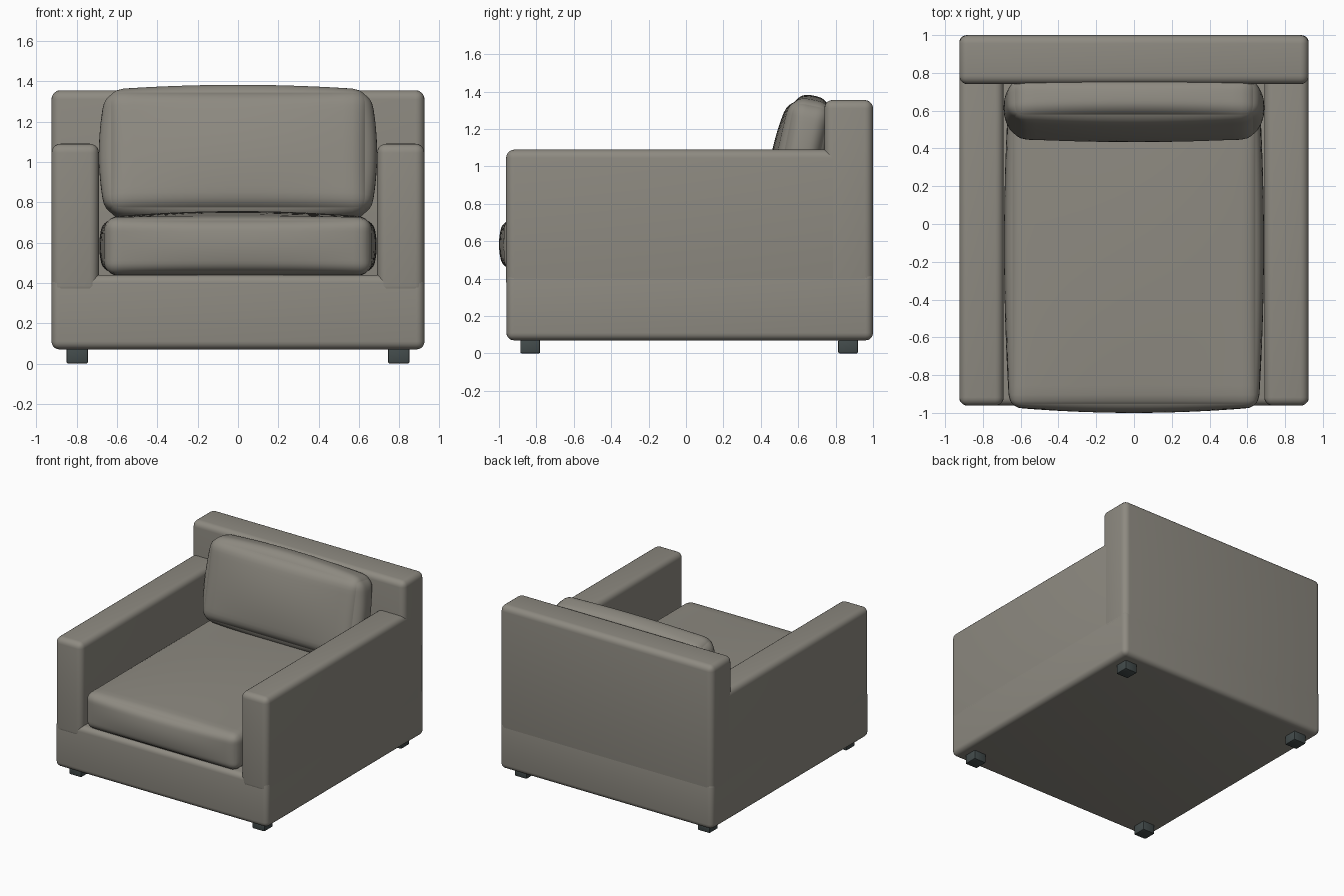
import bpy, bmesh, math
from mathutils import Vector, Matrix

if "Cube" in bpy.data.objects:
    bpy.data.objects.remove(bpy.data.objects["Cube"])


def material(name, rgb):
    m = bpy.data.materials.new(name)
    m.diffuse_color = (*rgb, 1)
    m.use_nodes = True
    m.node_tree.nodes["Principled BSDF"].inputs["Base Color"].default_value = m.diffuse_color
    return m


FABRIC = material("warm grey fabric", (0.27, 0.255, 0.22))
FOOT = material("dark slate", (0.055, 0.07, 0.07))


def finish(name, bm, mat, angle=40):
    me = bpy.data.meshes.new(name)
    bm.to_mesh(me)
    bm.free()
    ob = bpy.data.objects.new(name, me)
    bpy.context.collection.objects.link(ob)
    me.materials.append(mat)
    bpy.ops.object.select_all(action='DESELECT')
    ob.select_set(True)
    bpy.context.view_layer.objects.active = ob
    bpy.ops.object.shade_smooth_by_angle(angle=math.radians(angle))
    return ob


def block(name, lo, hi, bevel, mat, segments=5):
    """Box between two corners with rounded edges."""
    lo, hi = Vector(lo), Vector(hi)
    bm = bmesh.new()
    bmesh.ops.create_cube(bm, size=1)
    for v in bm.verts:
        v.co = (lo + hi) / 2 + v.co * (hi - lo)
    bmesh.ops.bevel(bm, geom=bm.edges[:], offset=bevel, segments=segments,
                    profile=0.5, affect='EDGES')
    return finish(name, bm, mat)


def cushion(name, centre, half, radius, bulge, tilt=0):
    """Rounded box whose faces swell outwards in the middle."""
    bm = bmesh.new()
    bmesh.ops.create_cube(bm, size=2)
    bmesh.ops.subdivide_edges(bm, edges=bm.edges[:], cuts=23, use_grid_fill=True)
    for v in bm.verts:
        u = [math.sin(c * math.pi / 2) for c in v.co]
        p = Vector([u[k] * half[k] for k in range(3)])
        core = Vector([max(-half[k] + radius, min(half[k] - radius, p[k])) for k in range(3)])
        d = p - core
        if d.length > 0:
            p = core + d.normalized() * radius
        for k in range(3):
            i, j = (k + 1) % 3, (k + 2) % 3
            p[k] += bulge[k] * p[k] / half[k] * (1 - u[i] ** 2) * (1 - u[j] ** 2)
        v.co = p
    bmesh.ops.transform(bm, verts=bm.verts[:],
                        matrix=Matrix.Translation(centre) @ Matrix.Rotation(tilt, 4, 'X'))
    return finish(name, bm, FABRIC, 60)


# Frame: base, backrest and arms
block("base", (-0.925, -0.96, 0.07), (0.925, 1.0, 0.44), 0.04, FABRIC)
block("backrest", (-0.925, 0.74, 0.34), (0.925, 1.0, 1.355), 0.045, FABRIC)
for side, s in (("left", -1), ("right", 1)):
    x0, x1 = sorted((s * 0.69, s * 0.925))
    block(side + "_arm", (x0, -0.962, 0.34), (x1, 0.96, 1.09), 0.045, FABRIC)

# Loose cushions
cushion("seat_cushion", (0, -0.11, 0.583), (0.66, 0.86, 0.143), 0.06, (0.028, 0.03, 0.03))
cushion("back_cushion", (0, 0.615, 1.04), (0.655, 0.12, 0.315), 0.085, (0.035, 0.04, 0.03), -0.2)

# Feet
for x in (-0.797, 0.797):
    for end, y in (("front", -0.833), ("back", 0.867)):
        block(end + "_foot", (x - 0.053, y - 0.053, 0), (x + 0.053, y + 0.053, 0.075),
              0.008, FOOT, 2)
